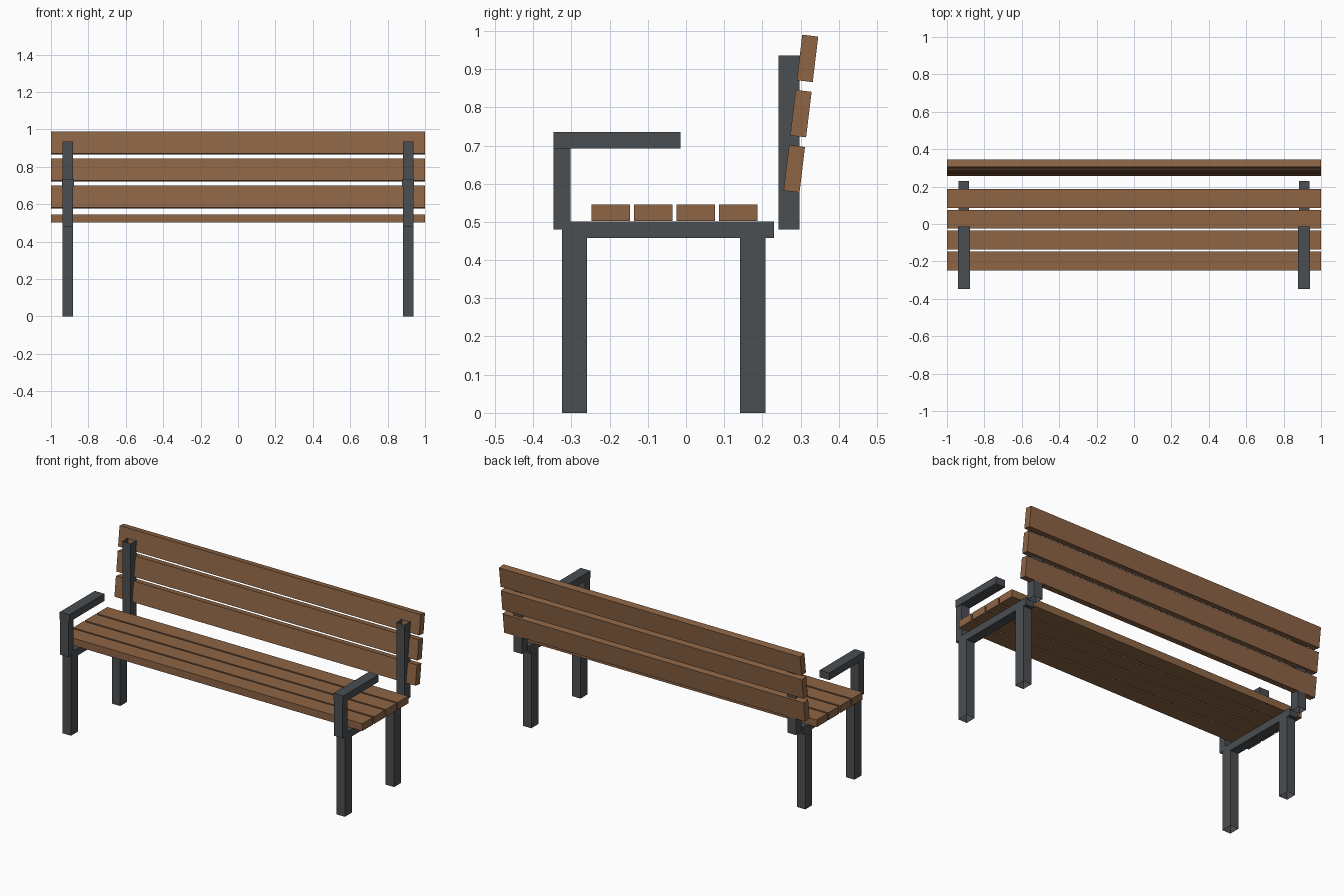
import bpy, bmesh
from mathutils import Matrix, Vector

if "Cube" in bpy.data.objects:
    bpy.data.objects.remove(bpy.data.objects["Cube"])


def material(name, rgb):
    m = bpy.data.materials.new(name)
    m.diffuse_color = (*rgb, 1)
    m.use_nodes = True
    m.node_tree.nodes["Principled BSDF"].inputs["Base Color"].default_value = m.diffuse_color
    return m


WOOD = material("brown wood", (0.27, 0.13, 0.06))
METAL = material("dark grey metal", (0.07, 0.077, 0.085))


def box(name, mat, x, y, z, tilt=0.0, open_ends=False):
    """Box from (min, max) ranges, tilted about x; open_ends drops top and bottom."""
    lo, hi = Vector((x[0], y[0], z[0])), Vector((x[1], y[1], z[1]))
    bm = bmesh.new()
    bmesh.ops.create_cube(bm, size=1, matrix=Matrix.Translation((lo + hi) / 2)
                          @ Matrix.Rotation(tilt, 4, 'X')
                          @ Matrix.Diagonal((*(hi - lo), 1)))
    if open_ends:
        bm.normal_update()
        caps = [f for f in bm.faces if abs(f.normal.z) > 0.9]
        bmesh.ops.delete(bm, geom=caps, context='FACES_ONLY')
    me = bpy.data.meshes.new(name)
    bm.to_mesh(me)
    bm.free()
    me.materials.append(mat)
    ob = bpy.data.objects.new(name, me)
    bpy.context.collection.objects.link(ob)


# seat slats
for i in range(4):
    y = -0.248 + 0.1115 * i
    box(f"seat_slat_{i + 1}", WOOD, (-1, 1), (y, y + 0.101), (0.502, 0.546))

# tilted backrest slats
for i in range(3):
    y, z = 0.2835 + 0.0173 * i, 0.639 + 0.1445 * i
    box(f"back_slat_{i + 1}", WOOD, (-1, 1), (y - 0.021, y + 0.021),
        (z - 0.06, z + 0.06), tilt=-0.12)

# metal frame at each end; uprights are open tubes
for side, s in (("left", -1), ("right", 1)):
    cx = 0.91 * s
    w = (cx - 0.028, cx + 0.028)
    box(f"{side}_front_leg", METAL, w, (-0.325, -0.259), (0, 0.458), open_ends=True)
    box(f"{side}_back_leg", METAL, w, (0.142, 0.208), (0, 0.458), open_ends=True)
    box(f"{side}_seat_rail", METAL, w, (-0.325, 0.23), (0.458, 0.501))
    box(f"{side}_back_post", METAL, w, (0.242, 0.297), (0.48, 0.936), open_ends=True)
    box(f"{side}_arm_post", METAL, w, (-0.347, -0.302), (0.48, 0.692), open_ends=True)
    box(f"{side}_armrest", METAL, (cx - 0.032, cx + 0.032), (-0.347, -0.014), (0.692, 0.735))
